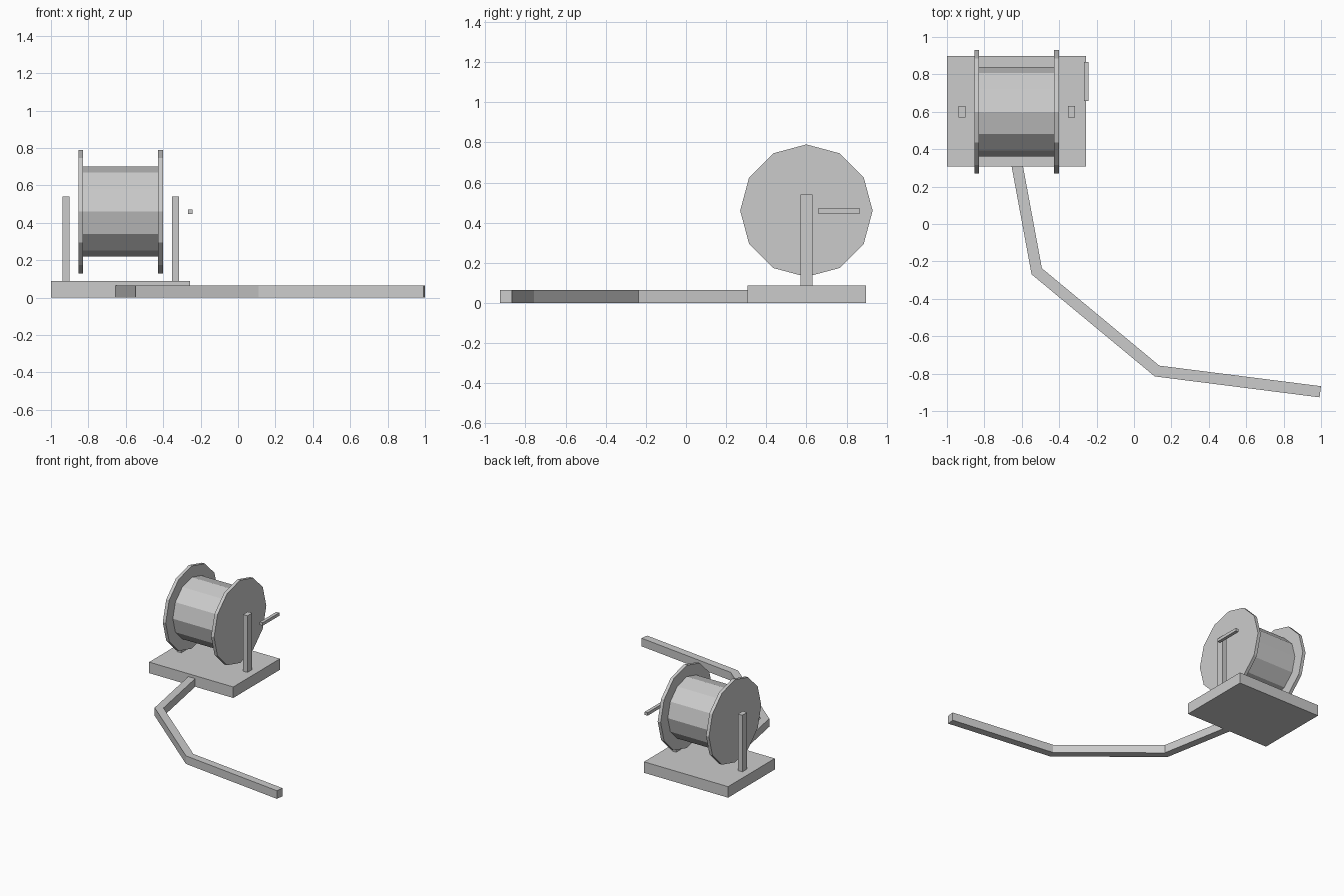
import bpy
import bmesh
from math import pi
from mathutils import Matrix, Vector

if "Cube" in bpy.data.objects:
    bpy.data.objects.remove(bpy.data.objects["Cube"])

grey = bpy.data.materials.new("light grey")
grey.use_nodes = True
colour = (0.6, 0.6, 0.6, 1)
grey.diffuse_color = colour
grey.node_tree.nodes["Principled BSDF"].inputs["Base Color"].default_value = colour


def add_part(name, bm):
    bmesh.ops.recalc_face_normals(bm, faces=bm.faces)
    mesh = bpy.data.meshes.new(name)
    bm.to_mesh(mesh)
    bm.free()
    mesh.materials.append(grey)
    obj = bpy.data.objects.new(name, mesh)
    bpy.context.collection.objects.link(obj)
    return obj


def box(name, low, high):
    low, high = Vector(low), Vector(high)
    bm = bmesh.new()
    bmesh.ops.create_cube(bm, size=1, matrix=Matrix.Translation((low + high) / 2)
                          @ Matrix.Diagonal((high - low).to_4d()))
    return add_part(name, bm)


def disc(name, x0, x1, radius):
    """Twelve-sided cylinder along x on the reel axle."""
    bm = bmesh.new()
    place = Matrix.Translation(((x0 + x1) / 2, AXLE_Y, AXLE_Z)) @ Matrix.Rotation(pi / 2, 4, "Y")
    bmesh.ops.create_cone(bm, cap_ends=True, segments=12, radius1=radius,
                          radius2=radius, depth=x1 - x0, matrix=place)
    return add_part(name, bm)


def mitred_strip(name, path, width, height):
    """Square-section strip lying on the ground with mitred corners."""
    points = [Vector(p) for p in path]
    dirs = [(b - a).normalized() for a, b in zip(points, points[1:])]
    bm = bmesh.new()
    rings = []
    for i, p in enumerate(points):
        before, after = dirs[max(i - 1, 0)], dirs[min(i, len(dirs) - 1)]
        tangent = (before + after).normalized()
        side = Vector((-tangent.y, tangent.x)) * (width / 2 / tangent.dot(after))
        left, right = p + side, p - side
        rings.append([bm.verts.new((q.x, q.y, z)) for q, z in
                      ((left, 0), (right, 0), (right, height), (left, height))])
    for a, b in zip(rings, rings[1:]):
        for j in range(4):
            k = (j + 1) % 4
            bm.faces.new((a[j], a[k], b[k], b[j]))
    bm.faces.new(rings[0])
    bm.faces.new(rings[-1])
    return add_part(name, bm)


AXLE_Y, AXLE_Z = 0.6, 0.46

# Base and upright posts
box("base", (-1, 0.307, 0), (-0.257, 0.897, 0.088))
for side, x in (("right", -0.92), ("left", -0.335)):
    box(side + "_post", (x - 0.019, 0.57, 0.08), (x + 0.019, 0.63, 0.54))

# Reel: drum between two flanges
disc("drum", -0.83, -0.425, 0.24)
disc("right_flange", -0.854, -0.828, 0.33)
disc("left_flange", -0.427, -0.401, 0.33)

# Crank handle
box("crank_handle", (-0.268, 0.657, 0.447), (-0.242, 0.867, 0.471))

# Hose laid out on the ground
mitred_strip("hose", [(-0.626, 0.32), (-0.52, -0.253), (0.123, -0.786), (0.996, -0.897)],
             0.06, 0.065)
